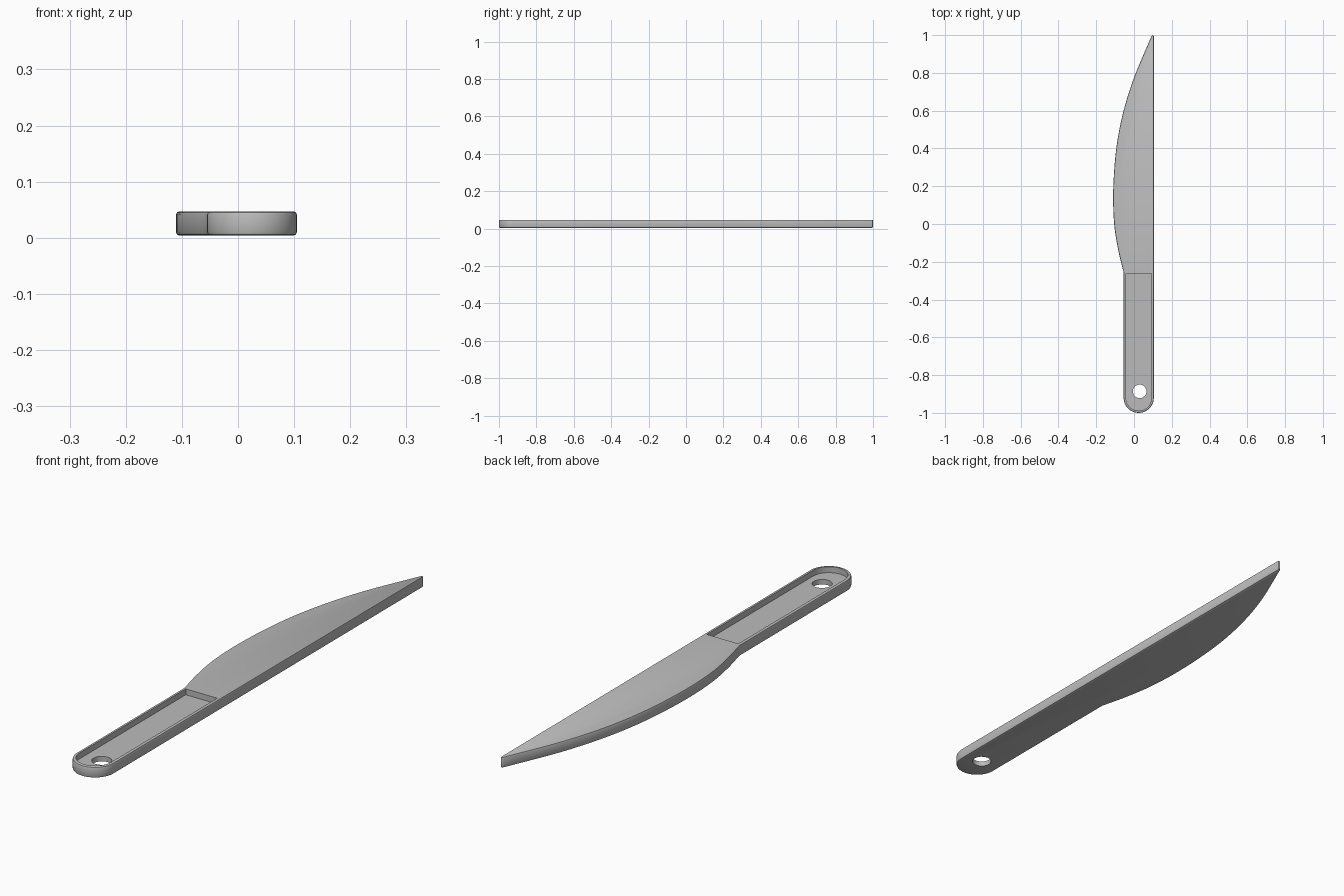
import bpy, bmesh, math
from mathutils import Vector

if "Cube" in bpy.data.objects:
    bpy.data.objects.remove(bpy.data.objects["Cube"], do_unlink=True)

grey = bpy.data.materials.new("plain grey")
grey.use_nodes = True
colour = (0.5, 0.5, 0.5, 1)
grey.diffuse_color = colour
grey.node_tree.nodes["Principled BSDF"].inputs["Base Color"].default_value = colour


def smooth_path(points, steps=5):
    """Catmull-Rom curve through the points."""
    p = [Vector(q) for q in points]
    p = [2 * p[0] - p[1]] + p + [2 * p[-1] - p[-2]]
    out = []
    for a, b, c, d in zip(p, p[1:], p[2:], p[3:]):
        for i in range(steps):
            t = i / steps
            out.append(0.5 * (2 * b + (c - a) * t + (2 * a - 5 * b + 4 * c - d) * t ** 2
                              + (3 * b - a - 3 * c + d) * t ** 3))
    return out + [p[-2]]


def arc(cx, cy, r, start, end, count):
    angles = [math.radians(start + (end - start) * i / count) for i in range(count + 1)]
    return [Vector((cx + r * math.cos(a), cy + r * math.sin(a))) for a in angles]


def prism(name, outline, z0, z1):
    bm = bmesh.new()
    face = bm.faces.new([bm.verts.new((p[0], p[1], z0)) for p in outline])
    top = bmesh.ops.extrude_face_region(bm, geom=[face])["geom"]
    bmesh.ops.translate(bm, vec=(0, 0, z1 - z0),
                        verts=[v for v in top if isinstance(v, bmesh.types.BMVert)])
    bmesh.ops.recalc_face_normals(bm, faces=bm.faces)
    mesh = bpy.data.meshes.new(name)
    bm.to_mesh(mesh)
    bm.free()
    mesh.materials.append(grey)
    obj = bpy.data.objects.new(name, mesh)
    bpy.context.collection.objects.link(obj)
    return obj


# Knife body: straight spine, curved edge, rounded handle end
cx, cy, half = 0.025, -0.92, 0.08
edge = smooth_path([(0.095, 1), (0.0, 0.775), (-0.06, 0.58), (-0.095, 0.39),
                    (-0.11, 0.18), (-0.105, 0), (-0.083, -0.14), (-0.055, -0.255)])
outline = [Vector((cx + half, 1))] + edge + arc(cx, cy, half, 180, 360, 20)
knife = prism("knife_body", outline, 0.004, 0.047)

bevel = knife.modifiers.new("soft edges", "BEVEL")
bevel.width = 0.006
bevel.segments = 2
bevel.limit_method = "ANGLE"
bevel.angle_limit = math.radians(60)
bevel.use_clamp_overlap = False

# Cutters: handle recess with a thin rim, and the hanging hole
inner = half - 0.012
recess = prism("recess_cutter", arc(cx, cy, inner, 180, 360, 20)
               + [Vector((cx + inner, -0.262)), Vector((cx - inner, -0.262))], 0.024, 0.1)
hole = prism("hole_cutter", arc(0.03, -0.886, 0.036, 0, 345, 23), -0.1, 0.1)
for cutter in (recess, hole):
    cut = knife.modifiers.new(cutter.name, "BOOLEAN")
    cut.operation = "DIFFERENCE"
    cut.solver = "EXACT"
    cut.object = cutter
    cutter.hide_render = True
    cutter.hide_set(True)

# Apply the modifiers and drop the cutters
bpy.context.view_layer.objects.active = knife
knife.select_set(True)
for modifier in list(knife.modifiers):
    bpy.ops.object.modifier_apply(modifier=modifier.name)
for cutter in (recess, hole):
    bpy.data.objects.remove(cutter, do_unlink=True)
bpy.ops.object.shade_smooth_by_angle(angle=math.radians(35))
